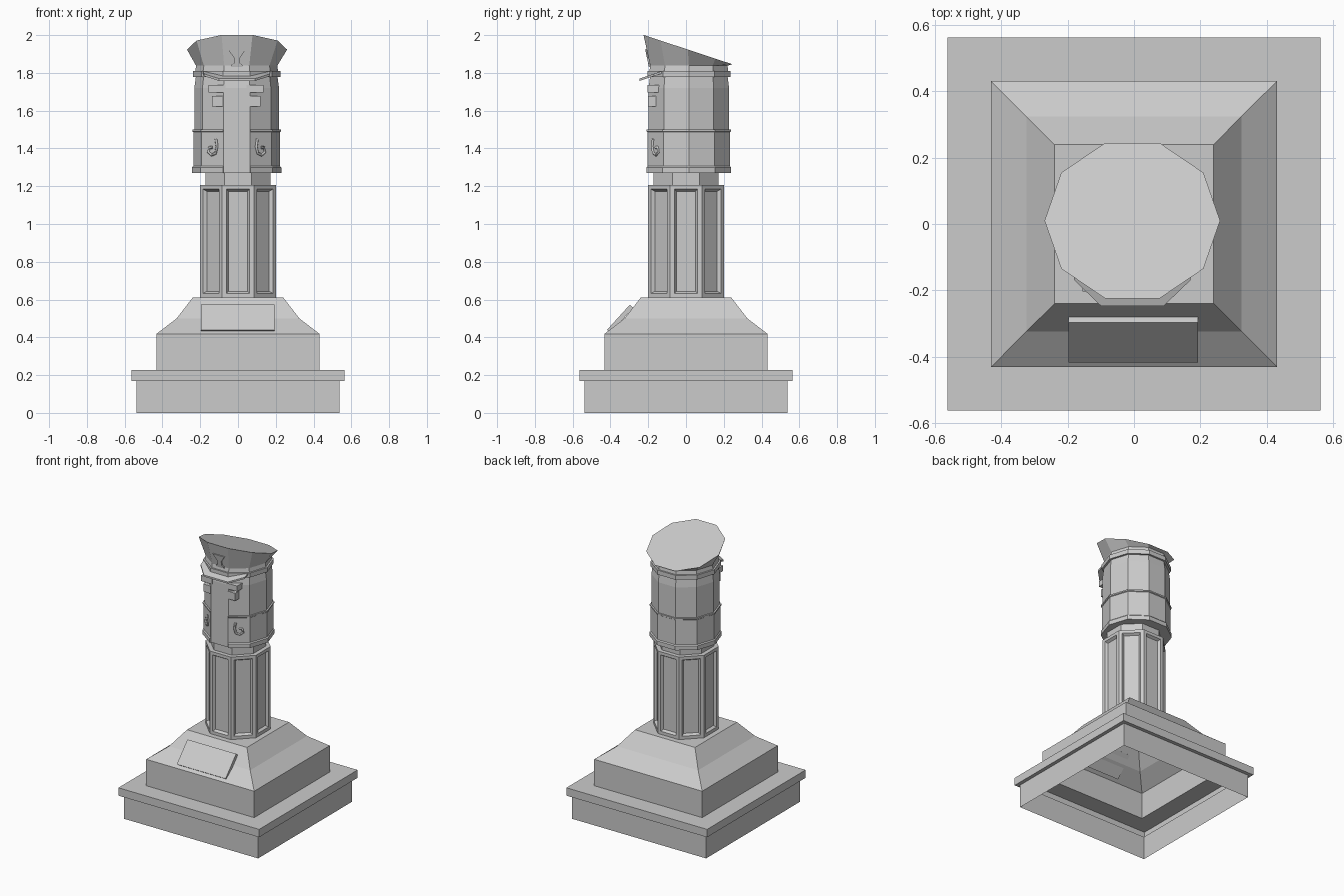
import bpy, bmesh
from math import cos, sin, pi, radians

if "Cube" in bpy.data.objects:
    bpy.data.objects.remove(bpy.data.objects["Cube"])

stone = bpy.data.materials.new("grey_stone")
stone.use_nodes = True
grey = (0.6, 0.6, 0.6, 1)
stone.diffuse_color = grey
stone.node_tree.nodes["Principled BSDF"].inputs["Base Color"].default_value = grey

CX, CY = -0.007, 0.015  # centre of the head


def finish(name, bm):
    bmesh.ops.recalc_face_normals(bm, faces=bm.faces)
    mesh = bpy.data.meshes.new(name)
    bm.to_mesh(mesh)
    bm.free()
    mesh.materials.append(stone)
    obj = bpy.data.objects.new(name, mesh)
    bpy.context.collection.objects.link(obj)
    return obj


def loft(rings, start_cap=True, end_cap=True):
    """Skin matching closed rings of points, with optional end caps."""
    bm = bmesh.new()
    rows = [[bm.verts.new(p) for p in ring] for ring in rings]
    n = len(rows[0])
    for a, b in zip(rows, rows[1:]):
        for i in range(n):
            j = (i + 1) % n
            bm.faces.new((a[i], a[j], b[j], b[i]))
    if start_cap:
        bm.faces.new(rows[0][::-1])
    if end_cap:
        bm.faces.new(rows[-1])
    return bm


def ring(sides, radius, z, turn=0.0, cx=0.0, cy=0.0):
    steps = [turn + 2 * pi * i / sides for i in range(sides)]
    return [(cx + radius * cos(a), cy + radius * sin(a), z) for a in steps]


def head_ring(radius, z):
    return ring(10, radius, z, 0, CX, CY)


def box(name, x0, x1, y0, y1, z0, z1):
    outline = [(x0, y0), (x1, y0), (x1, y1), (x0, y1)]
    finish(name, loft([[(x, y, z) for x, y in outline] for z in (z0, z1)]))


# Stepped square plinth, hollow and open underneath
plinth = [(0.537, 0), (0.537, 0.17), (0.563, 0.17), (0.563, 0.227),
          (0.432, 0.227), (0.432, 0.418), (0.325, 0.5), (0.24, 0.61)]
finish("plinth", loft([ring(4, h * 2 ** 0.5, z, pi / 4) for h, z in plinth],
                      start_cap=False))

# Tilted blank plaque
section = [(-0.418, 0.44), (-0.297, 0.573), (-0.278, 0.556), (-0.4, 0.425)]
finish("plaque", loft([[(x, y, z) for y, z in section] for x in (-0.197, 0.193)]))

# Octagonal column with recessed panels
apothem = cos(pi / 8)
bm = loft([ring(8, 0.202 / apothem, z, pi / 8) for z in (0.61, 1.207)])
bm.normal_update()
sides = [f for f in bm.faces if abs(f.normal.z) < 0.5]
bmesh.ops.inset_individual(bm, faces=sides, thickness=0.032)
bmesh.ops.inset_individual(bm, faces=sides, thickness=0.016, depth=-0.018)
finish("column", bm)
finish("neck", loft([ring(8, 0.173 / apothem, z, pi / 8) for z in (1.2, 1.29)]))

# Ten-sided head
finish("head", loft([head_ring(r, z) for r, z in
                     ((0.224, 1.27), (0.224, 1.72), (0.216, 1.78))]))

# Raised jaw band, open across the front face
profile = [(0.218, 1.27), (0.236, 1.27), (0.236, 1.3), (0.229, 1.307),
           (0.229, 1.486), (0.235, 1.49), (0.235, 1.5), (0.218, 1.5)]
angles = [radians(-72 + 36 * i) for i in range(10)]
finish("jaw_band", loft([[(CX + r * cos(a), CY + r * sin(a), z) for r, z in profile]
                         for a in angles]))

# Brows, eyes and cheek curls on both sides
for side, s in (("left", 1), ("right", -1)):
    def span(a, b):
        return sorted((-0.01 + s * a, -0.01 + s * b))
    box(side + "_brow", *span(0.055, 0.145), -0.203, -0.13, 1.695, 1.735)
    box(side + "_eye", *span(0.07, 0.128), -0.2, -0.14, 1.622, 1.677)
    curl = bpy.data.curves.new(side + "_cheek_curl", "CURVE")
    curl.dimensions = "3D"
    curl.bevel_depth = 0.008
    curl.bevel_resolution = 0
    curl.use_fill_caps = True
    path = [(0.11, 1.45), (0.104, 1.41), (0.112, 1.375), (0.132, 1.365),
            (0.15, 1.38), (0.145, 1.405), (0.128, 1.405)]
    line = curl.splines.new("POLY")
    line.points.add(len(path) - 1)
    for point, (x, z) in zip(line.points, path):
        point.co = (CX + s * x, CY - 0.219 + (x - 0.069) * 0.723, z, 1)
    curl.materials.append(stone)
    bpy.context.collection.objects.link(
        bpy.data.objects.new(side + "_cheek_curl", curl))

# Cap: band, sloping visor and flared slanted crown
finish("cap_band", loft([head_ring(0.231, z) for z in (1.778, 1.81)]))

visor = [(-0.185, -0.13), (-0.18, -0.17), (-0.1, -0.247),
         (0.09, -0.247), (0.17, -0.17), (0.17, -0.13)]
finish("cap_visor", loft([[(x, y, 1.795 + (y + 0.17) * 0.33 + t) for x, y in visor]
                          for t in (-0.012, 0)]))

crown_top = []
for x, y, z in ring(10, 1, 0):
    y = 0.01 + 0.247 * y
    crown_top.append((-0.005 + 0.265 * x, y, 1.925 - 0.33 * (y - 0.005)))
finish("cap_crown", loft([head_ring(0.22, 1.805), head_ring(0.215, 1.838), crown_top]))

# Plain goblet-shaped badge on the crown
half = [(0.03, 1.83), (0.03, 1.842), (0.016, 1.85), (0.016, 1.88), (0.047, 1.925)]
outline = half + [(-x, z) for x, z in reversed(half)]
finish("cap_badge", loft([[(x - 0.006, -0.189 - (z - 1.838) * 0.21 + d, z)
                           for x, z in outline] for d in (-0.009, 0.004)]))
